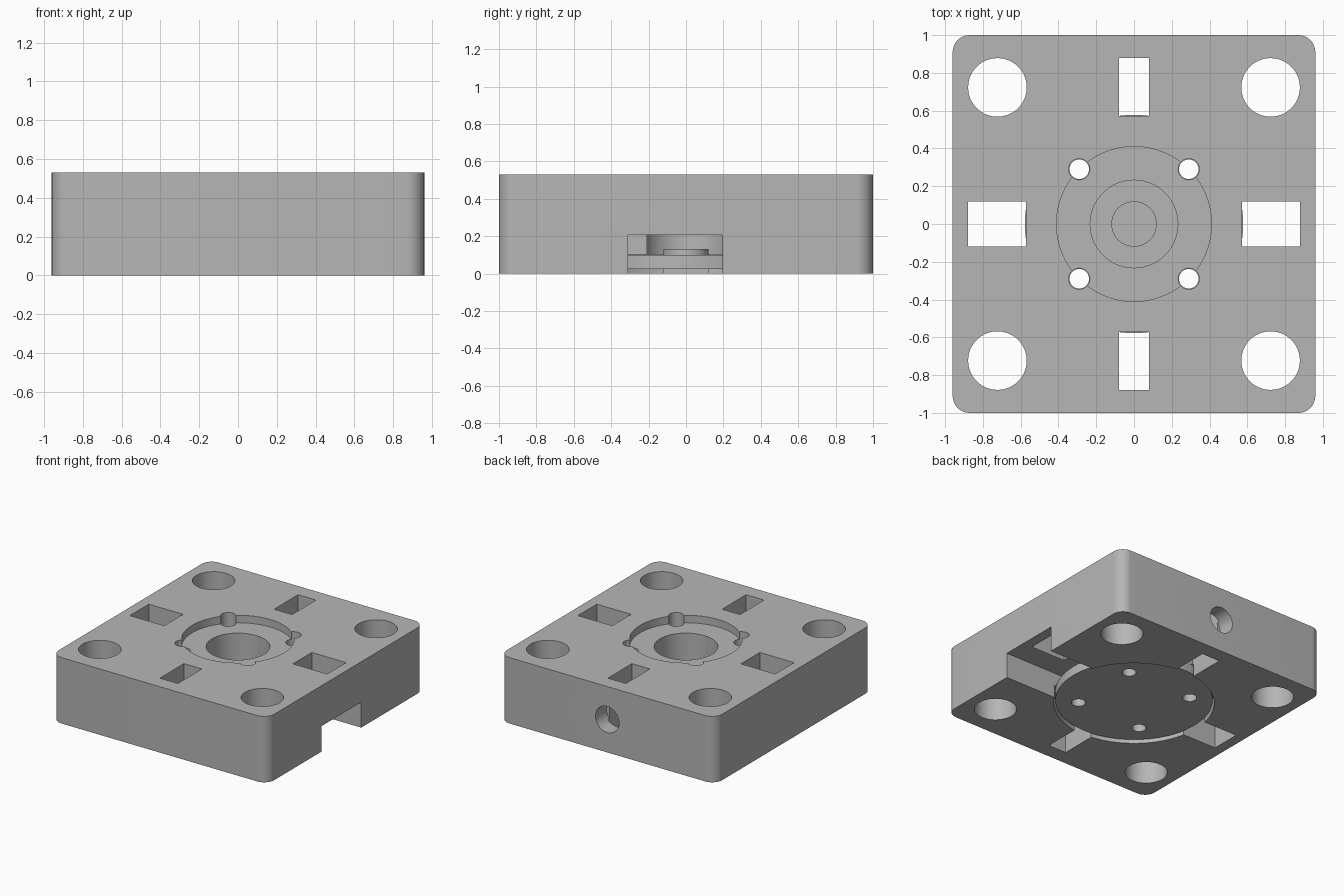
import bpy, bmesh, math
from mathutils import Matrix, Vector

if "Cube" in bpy.data.objects:
    bpy.data.objects.remove(bpy.data.objects["Cube"], do_unlink=True)

HEIGHT = 0.53
grey = bpy.data.materials.new("plain_grey")
grey.use_nodes = True
grey.diffuse_color = (0.47, 0.47, 0.47, 1)
grey.node_tree.nodes["Principled BSDF"].inputs["Base Color"].default_value = grey.diffuse_color


def to_object(name, bm):
    mesh = bpy.data.meshes.new(name)
    bm.to_mesh(mesh)
    bm.free()
    mesh.materials.append(grey)
    obj = bpy.data.objects.new(name, mesh)
    bpy.context.collection.objects.link(obj)
    return obj


def box(name, low, high, corner=0):
    bm = bmesh.new()
    low, high = Vector(low), Vector(high)
    bmesh.ops.create_cube(bm, size=1)
    bmesh.ops.scale(bm, vec=high - low, verts=bm.verts)
    bmesh.ops.translate(bm, vec=(low + high) / 2, verts=bm.verts)
    if corner:
        upright = [e for e in bm.edges if abs(e.verts[0].co.z - e.verts[1].co.z) > 0.1]
        bmesh.ops.bevel(bm, geom=upright, offset=corner, segments=10, profile=0.5,
                        affect='EDGES')
    return to_object(name, bm)


def cylinder(name, x, y, radius, bottom, top, sides=64):
    bm = bmesh.new()
    bmesh.ops.create_cone(bm, cap_ends=True, segments=sides, radius1=radius, radius2=radius,
                          depth=top - bottom,
                          matrix=Matrix.Translation((x, y, (bottom + top) / 2)))
    return to_object(name, bm)


def boolean(target, tool, operation='DIFFERENCE'):
    mod = target.modifiers.new("cut", 'BOOLEAN')
    mod.operation = operation
    mod.solver = 'EXACT'
    mod.object = tool
    bpy.context.view_layer.objects.active = target
    bpy.ops.object.modifier_apply(modifier=mod.name)
    bpy.data.objects.remove(tool, do_unlink=True)


def smooth(obj):
    bpy.ops.object.select_all(action='DESELECT')
    obj.select_set(True)
    bpy.context.view_layer.objects.active = obj
    bpy.ops.object.shade_smooth_by_angle(angle=math.radians(30))


# Housing block with rounded upright corners
block = box("housing_block", (-0.96, -1, 0), (0.96, 1, HEIGHT), 0.09)

# Underside disc pocket, top recess and central bore
boolean(block, cylinder("pocket", 0, 0, 0.59, -0.1, 0.103, 96))
boolean(block, cylinder("recess", 0, 0, 0.41, HEIGHT - 0.06, 0.7, 96))
boolean(block, cylinder("bore", 0, 0, 0.232, 0.05, 0.6))

# Side channel leading in to the bore
boolean(block, box("channel", (0.1, -0.31, -0.1), (1.1, 0.195, 0.205)))

# Corner holes and screw holes
corners = [(sx, sy) for sx in (-1, 1) for sy in (-1, 1)]
for sx, sy in corners:
    boolean(block, cylinder("corner_hole", 0.723 * sx, 0.723 * sy, 0.155, -0.1, 0.7))
    boolean(block, cylinder("screw_hole", 0.29 * sx, 0.29 * sy, 0.056, -0.1, 0.7, 32))

# Rectangular through slots
for s in (-1, 1):
    a, b = sorted((0.573 * s, 0.878 * s))
    boolean(block, box("end_slot", (-0.08, a, -0.1), (0.08, b, 0.7)))
    boolean(block, box("side_slot", (a, -0.12, -0.1), (b, 0.12, 0.7)))

# Round port from the back face into the back slot
port = cylinder("port", 0, 0, 0.105, -0.1, 0.1, 48)
port.matrix_world = Matrix.Translation((0, 0.96, HEIGHT / 2)) @ Matrix.Rotation(math.pi / 2, 4, 'X')
bpy.context.view_layer.update()
boolean(block, port)
smooth(block)

# Retaining disc with a raised hub
disc = cylinder("retaining_disc", 0, 0, 0.578, 0.025, 0.1, 96)
boolean(disc, cylinder("hub", 0, 0, 0.12, 0.06, 0.13, 48), 'UNION')
for sx, sy in corners:
    boolean(disc, cylinder("disc_hole", 0.29 * sx, 0.29 * sy, 0.052, -0.1, 0.3, 32))
smooth(disc)
